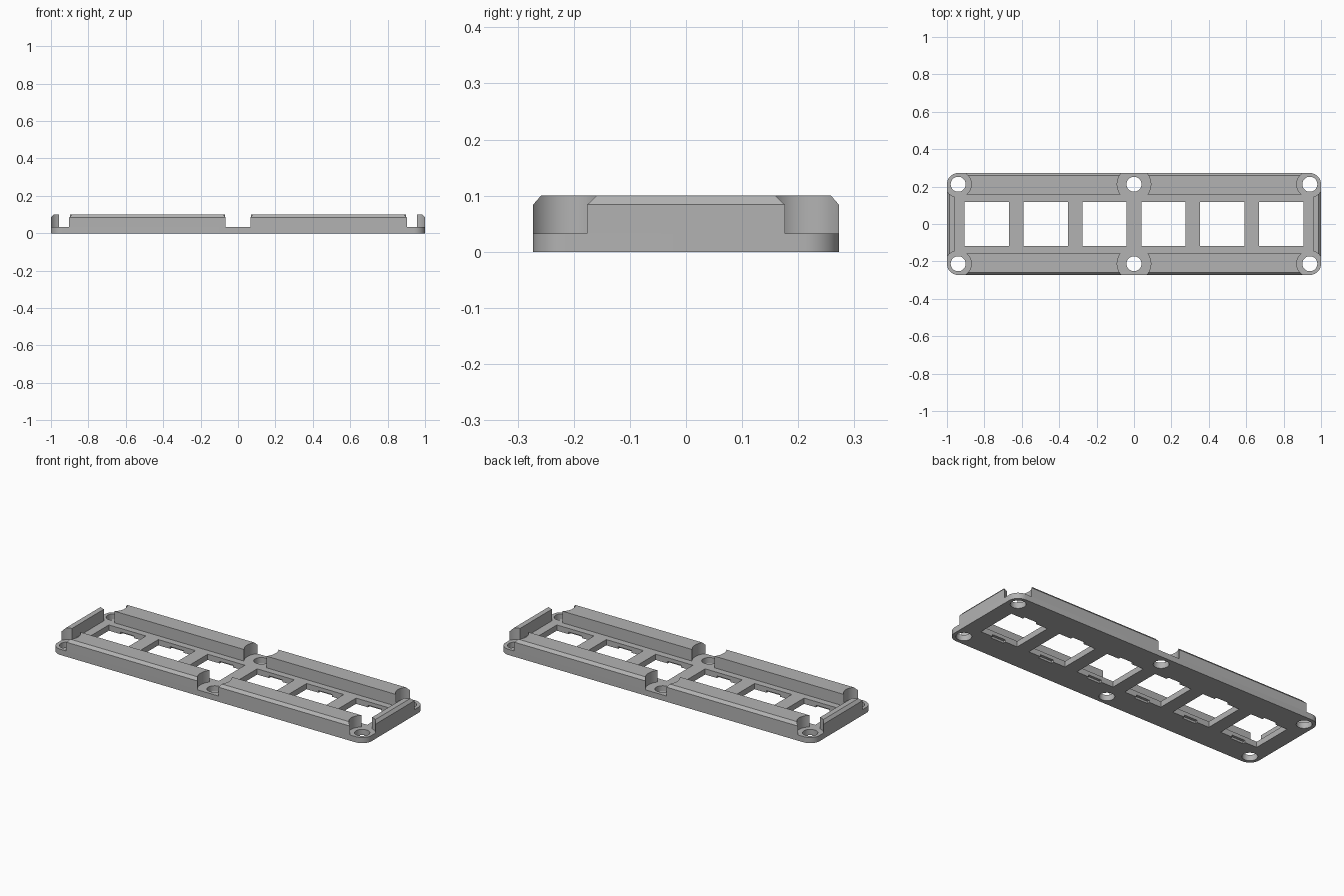
import bpy
import bmesh
import math

if "Cube" in bpy.data.objects:
    bpy.data.objects.remove(bpy.data.objects["Cube"], do_unlink=True)

HALF_X, HALF_Y = 1.0, 0.2725        # outer footprint
BASE, TOP = 0.033, 0.1              # plate and rim heights
HOLE_X, HOLE_Y = 0.94, 0.2125       # screw positions
PITCH, WINDOW = 0.315, 0.237        # opening spacing and size

gray = bpy.data.materials.new("plain gray")
gray.use_nodes = True
COLOR = (0.45, 0.45, 0.45, 1)
gray.diffuse_color = COLOR
gray.node_tree.nodes["Principled BSDF"].inputs["Base Color"].default_value = COLOR


def prism(name, points, offset):
    """Extrude a closed outline of 3D points along an offset."""
    bm = bmesh.new()
    face = bm.faces.new([bm.verts.new(p) for p in points])
    grown = bmesh.ops.extrude_face_region(bm, geom=[face])
    verts = [v for v in grown["geom"] if isinstance(v, bmesh.types.BMVert)]
    bmesh.ops.translate(bm, verts=verts, vec=offset)
    bmesh.ops.recalc_face_normals(bm, faces=bm.faces)
    mesh = bpy.data.meshes.new(name)
    bm.to_mesh(mesh)
    bm.free()
    obj = bpy.data.objects.new(name, mesh)
    bpy.context.collection.objects.link(obj)
    mesh.materials.append(gray)
    return obj


def box(name, x, y, z0, z1, sx, sy):
    corners = ((-1, -1), (1, -1), (1, 1), (-1, 1))
    return prism(name, [(x + a * sx / 2, y + b * sy / 2, z0) for a, b in corners],
                 (0, 0, z1 - z0))


def cylinder(name, x, y, z0, z1, r, n=48):
    turn = 2 * math.pi / n
    return prism(name, [(x + r * math.cos(i * turn), y + r * math.sin(i * turn), z0)
                        for i in range(n)], (0, 0, z1 - z0))


def cut(obj, cutters):
    """Subtract the cutters from an object and discard them."""
    for cutter in cutters:
        cutter.hide_render = True
        mod = obj.modifiers.new("cut", 'BOOLEAN')
        mod.operation = 'DIFFERENCE'
        mod.solver = 'EXACT'
        mod.object = cutter
    bpy.context.view_layer.objects.active = obj
    for mod in list(obj.modifiers):
        bpy.ops.object.modifier_apply(modifier=mod.name)
    for cutter in cutters:
        bpy.data.objects.remove(cutter, do_unlink=True)


def smooth(obj):
    bpy.ops.object.select_all(action='DESELECT')
    obj.select_set(True)
    bpy.context.view_layer.objects.active = obj
    bpy.ops.object.shade_smooth_by_angle(angle=math.radians(30))


# Base plate with rounded corners
outline = []
for quarter, (sx, sy) in enumerate(((1, 1), (-1, 1), (-1, -1), (1, -1))):
    for step in range(13):
        a = math.radians(90 * quarter + 7.5 * step)
        outline.append((sx * HOLE_X + 0.06 * math.cos(a),
                        sy * HOLE_Y + 0.06 * math.sin(a), 0))
plate = prism("base_plate", outline, (0, 0, BASE))

# Screw holes, square openings and the clip notches beneath them
cutters = [cylinder("hole_cutter", x, y, -0.1, 0.2, 0.04)
           for x in (-HOLE_X, 0, HOLE_X) for y in (-HOLE_Y, HOLE_Y)]
for i in range(6):
    x = (i - 2.5) * PITCH
    cutters.append(box("window_cutter", x, 0, -0.1, 0.2, WINDOW, WINDOW))
    cutters.append(box("notch_cutter", x, 0, -0.1, 0.012, 0.085, WINDOW + 0.03))
cut(plate, cutters)
smooth(plate)


def rim_profile(outer, inner, chamfer):
    """Upright wall section, sloped along its outer top edge."""
    return [(inner, BASE), (outer, BASE), (outer, TOP - 0.016),
            (outer - chamfer, TOP), (inner, TOP)]


# Long rails, with ends scooped around the screw holes
for side, sy in (("front", -1), ("back", 1)):
    for hand, sx in (("right", -1), ("left", 1)):
        section = [(sx * 0.03, sy * y, z)
                   for y, z in rim_profile(HALF_Y, 0.157, 0.014)]
        rail = prism(f"{side}_{hand}_rail", section, (sx * 0.9, 0, 0))
        cut(rail, [cylinder("scoop_cutter", 0, sy * HOLE_Y, 0, 0.2, 0.09),
                   cylinder("scoop_cutter", sx * HOLE_X, sy * HOLE_Y, 0, 0.2, 0.07)])
        smooth(rail)

# Short end walls between the corner holes
for hand, sx in (("right", -1), ("left", 1)):
    section = [(sx * x, -0.18, z) for x, z in rim_profile(HALF_X, 0.956, 0.014)]
    wall = prism(f"{hand}_end_wall", section, (0, 0.36, 0))
    cut(wall, [cylinder("scoop_cutter", sx * HOLE_X, sy * HOLE_Y, 0, 0.2, 0.07)
               for sy in (-1, 1)])
    smooth(wall)
